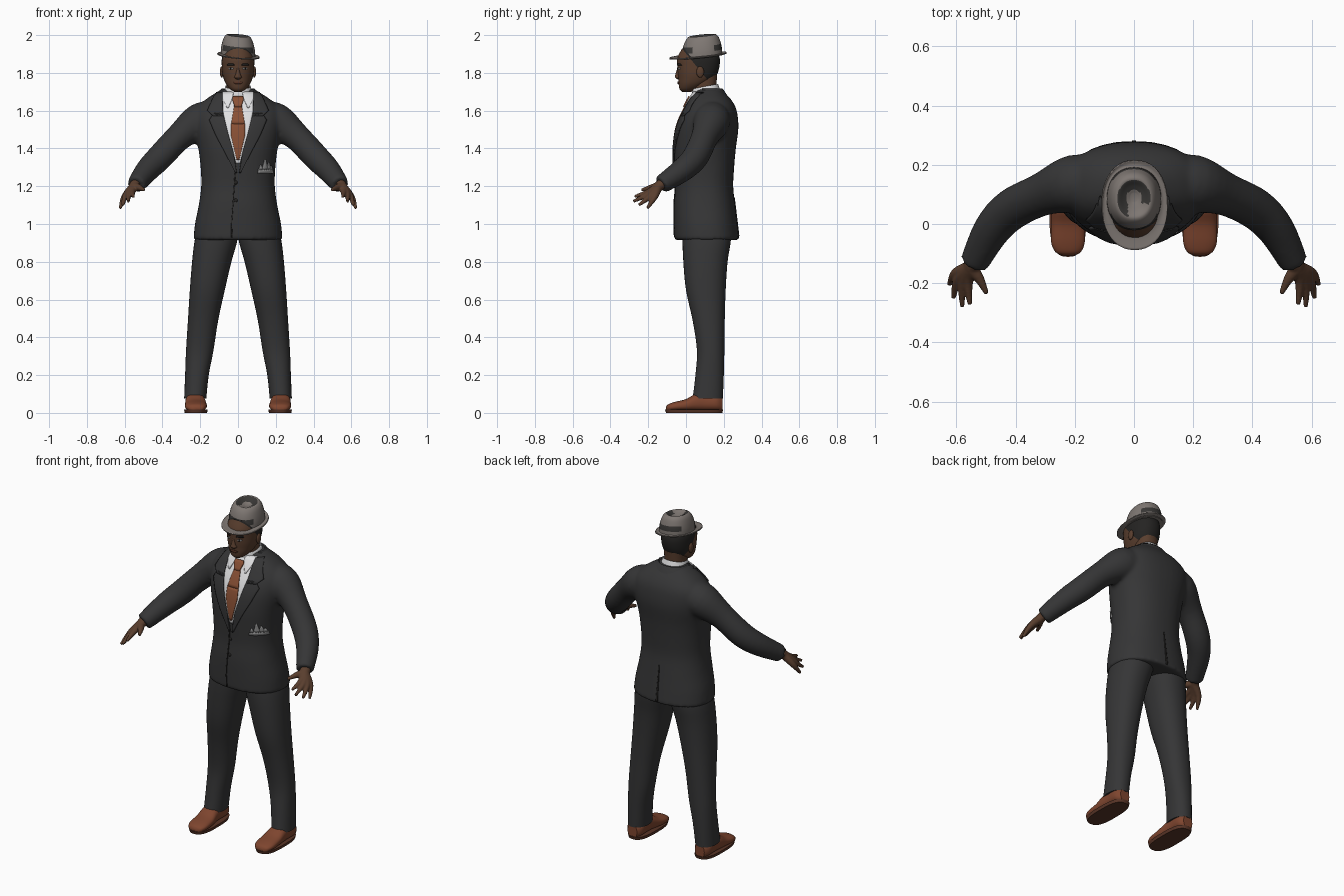
import bpy, bmesh, math
from mathutils import Vector
from mathutils.bvhtree import BVHTree

if "Cube" in bpy.data.objects:
    bpy.data.objects.remove(bpy.data.objects["Cube"])


def material(name, r, g, b):
    m = bpy.data.materials.new(name)
    m.use_nodes = True
    m.diffuse_color = (r, g, b, 1)
    node = m.node_tree.nodes["Principled BSDF"]
    node.inputs["Base Color"].default_value = (r, g, b, 1)
    node.inputs["Roughness"].default_value = 0.8
    return m


SUIT = material("charcoal suit", .036, .036, .037)
SKIN = material("brown skin", .10, .048, .027)
DARK = material("near black", .018, .017, .016)
HAT = material("grey felt", .21, .185, .17)
PATCH = material("dark felt", .04, .038, .036)
SHIRT = material("white cloth", .75, .75, .76)
TIE = material("rust silk", .25, .08, .035)
SHOE = material("tan leather", .21, .06, .028)
SOLE = material("brown sole", .10, .035, .02)
SQUARE = material("grey cloth", .30, .30, .30)


def finish(bm, name, *mats):
    bmesh.ops.recalc_face_normals(bm, faces=bm.faces)
    me = bpy.data.meshes.new(name)
    bm.to_mesh(me)
    bm.free()
    for m in mats:
        me.materials.append(m)
    ob = bpy.data.objects.new(name, me)
    bpy.context.collection.objects.link(ob)
    return ob


def smooth_rows(rows, k=4):
    """Catmull-Rom interpolation of rows of numbers."""
    out = []
    for i in range(len(rows) - 1):
        a, b, c, d = rows[max(i - 1, 0)], rows[i], rows[i + 1], rows[min(i + 2, len(rows) - 1)]
        for j in range(k):
            t = j / k
            out.append([q + .5 * t * (r - p + t * (2*p - 5*q + 4*r - s + t * (3*(q - r) + s - p)))
                        for p, q, r, s in zip(a, b, c, d)])
    return out + [list(rows[-1])]


def skin_rings(bm, rings, cap=True):
    loops = [[bm.verts.new(p) for p in ring] for ring in rings]
    n = len(loops[0])
    for a, b in zip(loops, loops[1:]):
        for i in range(n):
            bm.faces.new((a[i], a[(i + 1) % n], b[(i + 1) % n], b[i]))
    if cap:
        bm.faces.new(loops[0])
        bm.faces.new(loops[-1])


def loft(bm, rows, side=1, power=2.2, along="z", segs=40, cap=True, k=4):
    """Rows are (level, x0, x1, low, high) with a superelliptic section."""
    rings = []
    for lev, x0, x1, w0, w1 in smooth_rows(rows, k):
        ring = []
        for i in range(segs):
            t = math.tau * i / segs
            c, s = [math.copysign(abs(f) ** (2 / power), f) for f in (math.cos(t), math.sin(t))]
            x = side * ((x0 + x1) / 2 + c * (x1 - x0) / 2)
            w = (w0 + w1) / 2 + s * (w1 - w0) / 2
            ring.append((x, w, lev) if along == "z" else (x, lev, w))
        rings.append(ring)
    skin_rings(bm, rings, cap)


def tube(bm, rows, side=1, segs=20, k=4):
    """Rows are (x, y, z, radius)."""
    pts = smooth_rows(rows, k)
    rings = []
    for i, p in enumerate(pts):
        d = Vector(pts[min(i + 1, len(pts) - 1)][:3]) - Vector(pts[max(i - 1, 0)][:3])
        u = d.cross(Vector((0, 0, 1))).normalized()
        v = u.cross(d).normalized()
        ring = []
        for j in range(segs):
            t = math.tau * j / segs
            q = Vector(p[:3]) + p[3] * (u * math.cos(t) + v * math.sin(t))
            ring.append((side * q.x, q.y, q.z))
        rings.append(ring)
    skin_rings(bm, rings)


def fuse(ob, voxel, rounds):
    m = ob.modifiers.new("fuse", 'REMESH')
    m.mode, m.voxel_size, m.use_smooth_shade = 'VOXEL', voxel, True
    m = ob.modifiers.new("soften", 'SMOOTH')
    m.factor, m.iterations = .5, rounds


def surface(ob):
    dg = bpy.context.evaluated_depsgraph_get()
    dg.update()
    return BVHTree.FromObject(ob, dg)


def plate(name, tree, rows, mat, lift=.004, side=1, back=False, cols=8, thick=.005):
    """Rows are (z, x0, x1); the patch is laid on a surface."""
    bm = bmesh.new()
    d = Vector((0, -1 if back else 1, 0))
    grid = []
    for a, b in zip(rows, rows[1:]):
        steps = max(1, round(abs(a[0] - b[0]) / .015))
        grid += [[p + (q - p) * j / steps for p, q in zip(a, b)] for j in range(steps)]
    grid.append(rows[-1])
    lines = []
    for z, x0, x1 in grid:
        line = []
        for i in range(cols + 1):
            o = Vector((side * (x0 + (x1 - x0) * i / cols), 0, z))
            hit = tree.ray_cast(o - d, d)[0] or tree.find_nearest(o)[0]
            line.append(bm.verts.new(hit - d * lift))
        lines.append(line)
    for a, b in zip(lines, lines[1:]):
        for i in range(cols):
            bm.faces.new((a[i], a[i + 1], b[i + 1], b[i]))
    ob = finish(bm, name, mat)
    m = ob.modifiers.new("thickness", 'SOLIDIFY')
    m.thickness, m.offset = thick, 0
    return ob


def ball(name, at, size, mat):
    bm = bmesh.new()
    bmesh.ops.create_uvsphere(bm, u_segments=20, v_segments=12, radius=1)
    for v in bm.verts:
        v.co = Vector(a + b * c for a, b, c in zip(at, v.co, size))
    return finish(bm, name, mat)


# Jacket: body and sleeves fused into one skin
bm = bmesh.new()
loft(bm, [(z, -h, h, f, b) for z, h, f, b in (
    (.915, .236, -.062, .282), (1.0, .228, -.064, .272), (1.1, .208, -.064, .26),
    (1.2, .195, -.057, .25), (1.3, .198, -.06, .255), (1.4, .21, -.062, .264),
    (1.5, .23, -.05, .277), (1.57, .235, -.026, .274), (1.62, .215, 0, .262),
    (1.66, .17, .02, .238), (1.69, .125, .04, .21), (1.715, .085, .055, .188))], power=2.3)
for s in (1, -1):
    tube(bm, [(.12, .14, 1.57, .085), (.205, .135, 1.54, .098), (.31, .1, 1.462, .073),
              (.412, .05, 1.355, .07), (.48, -.02, 1.285, .063), (.54, -.132, 1.208, .049)], s)
jacket = finish(bm, "jacket", SUIT)
fuse(jacket, .011, 4)
chest = surface(jacket)

# Shirt front, tie and lapels
plate("shirt_front", chest, [(1.7, -.085, .085), (1.6, -.083, .083), (1.47, -.052, .052),
                             (1.32, -.008, .008)], SHIRT, .002, cols=14)
plate("tie", chest, [(1.53, -.036, .036), (1.47, -.037, .037), (1.34, -.007, .007)], TIE, .007)
plate("tie_upper", chest, [(1.625, -.02, .02), (1.53, -.036, .036)], TIE, .007)
plate("tie_knot", chest, [(1.675, -.026, .026), (1.66, -.03, .03), (1.62, -.017, .017)], TIE, .012, thick=.009)
for s, n in ((1, "left"), (-1, "right")):
    plate(n + "_collar_flap", chest, [(1.7, .022, .085), (1.665, .03, .082), (1.615, .05, .058)],
          SHIRT, .008, s)
    plate(n + "_lapel_upper", chest, [(1.695, .082, .118), (1.6, .08, .162), (1.57, .075, .13)],
          SUIT, .007, s, thick=.008)
    plate(n + "_lapel", chest, [(1.585, .078, .128), (1.55, .07, .152), (1.47, .05, .118),
                                (1.38, .024, .07), (1.27, .006, .014)], SUIT, .007, s, thick=.008)

# Seams, buttons and pocket square
plate("front_seam", chest, [(1.27, -.018, -.012), (1.0, -.036, -.032), (.93, -.036, -.028)], DARK, .001, cols=1)
plate("back_vent", chest, [(1.14, -.002, .002), (.925, -.006, .006)], DARK, .001, back=True, cols=1)
for z in (1.22, 1.125):
    ball("button", (-.012, chest.ray_cast(Vector((-.012, -1, z)), Vector((0, 1, 0)))[0].y, z),
         (.01, .005, .01), DARK)
plate("pocket_square", chest, [(1.268, .105, .187), (1.29, .108, .184)], SQUARE)
for x, top, w in ((.12, 1.312, .012), (.143, 1.342, .016), (.163, 1.325, .013), (.176, 1.308, .009)):
    plate("pocket_square_peak", chest, [(1.285, x - w, x + w), (top, x - .002, x + .002)], SQUARE, cols=3)

# Jacket collar behind the neck, shirt collar and neck
bm = bmesh.new()
loft(bm, [(1.675, -.12, .12, .03, .222), (1.70, -.1, .1, .04, .206), (1.718, -.086, .086, .05, .192)], cap=False)
bmesh.ops.delete(bm, geom=[f for f in bm.faces if f.calc_center_median().y < .09], context='FACES')
finish(bm, "jacket_collar", SUIT).modifiers.new("thickness", 'SOLIDIFY').thickness = .008
bm = bmesh.new()
loft(bm, [(1.67, -.082, .082, .03, .185), (1.7, -.075, .075, .03, .178), (1.728, -.067, .067, .033, .17)], cap=False)
for v in bm.verts:
    v.co.z += .2 * (v.co.y - .1)
finish(bm, "shirt_collar", SHIRT).modifiers.new("thickness", 'SOLIDIFY').thickness = .006
bm = bmesh.new()
loft(bm, [(1.64, -.062, .062, .035, .16), (1.72, -.06, .06, .035, .16), (1.79, -.062, .062, .03, .165)])
finish(bm, "neck", SKIN)

# Head, with the hair split off along a slanted plane
bm = bmesh.new()
loft(bm, [(z, -h, h, f, b) for z, h, f, b in (
    (1.7, .02, -.02, .03), (1.714, .042, -.034, .06), (1.74, .063, -.039, .11), (1.77, .076, -.041, .15),
    (1.8, .083, -.044, .168), (1.84, .086, -.046, .178), (1.88, .085, -.046, .178), (1.93, .07, -.02, .16))])
point, slant = Vector((0, .035, 1.86)), Vector((0, .11, .09)).normalized()
bmesh.ops.bisect_plane(bm, geom=bm.verts[:] + bm.edges[:] + bm.faces[:], plane_co=point, plane_no=slant)
for f in bm.faces:
    c = f.calc_center_median()
    f.material_index = int((c - point).dot(slant) > 0 and c.z > 1.755)
head = finish(bm, "head", SKIN, DARK)
face = surface(head)
bm = bmesh.new()
loft(bm, [(1.766, -.008, .008, -.044, -.02), (1.776, -.02, .02, -.058, -.02), (1.792, -.014, .014, -.056, -.02),
          (1.82, -.008, .008, -.048, -.02), (1.845, -.008, .008, -.044, -.02)], segs=20)
finish(bm, "nose", SKIN)
plate("mouth", face, [(1.755, -.012, .012), (1.749, -.026, .026), (1.742, -.014, .014)], SOLE, .002)
for s, n in ((1, "left"), (-1, "right")):
    ball(n + "_ear", (s * .086, .075, 1.805), (.01, .02, .03), SKIN)
    plate(n + "_eye", face, [(1.828, .03, .042), (1.823, .023, .05), (1.817, .03, .042)], SQUARE, .001, s)
    plate(n + "_pupil", face, [(1.828, .033, .04), (1.818, .033, .04)], DARK, .003, s, cols=2)
    plate(n + "_brow", face, [(1.849, .025, .052), (1.84, .018, .058)], DARK, .002, s)


# Hat: creased crown and tilted brim
def tilt(bm):
    for v in bm.verts:
        v.co.z += .1 * (v.co.y - .06) - .09 * v.co.x


bm = bmesh.new()
loft(bm, [(1.885, -.092, .092, -.022, .192), (1.92, -.09, .09, -.02, .19), (1.955, -.083, .083, -.012, .182),
          (1.983, -.072, .072, .002, .17), (1.996, -.056, .056, .02, .152), (1.985, -.034, .034, .045, .13),
          (1.975, -.012, .012, .075, .105)], k=6)
for f in bm.faces:
    c = f.calc_center_median()
    r = math.hypot(c.x / .09, (c.y - .085) / .105)
    band = 1.916 < c.z < 1.943 and abs(c.x) < .07 + .012 * math.sin(90 * c.y)
    crease = c.z > 1.97 and .3 < r < .62 and (c.y > .07 or c.x < -.02)
    f.material_index = int(band or crease)
tilt(bm)
finish(bm, "hat_crown", HAT, PATCH)
bm = bmesh.new()
loft(bm, [(1.897, -.086, .086, -.016, .186), (1.891, -.098, .1, -.045, .2), (1.895, -.107, .113, -.088, .214)], cap=False)
tilt(bm)
finish(bm, "hat_brim", HAT).modifiers.new("thickness", 'SOLIDIFY').thickness = .006

# Hands, trousers and shoes
fingers = [((.602, -.166, 1.143), (.624, -.205, 1.083)), ((.594, -.186, 1.15), (.61, -.25, 1.1)),
           ((.578, -.196, 1.16), (.58, -.278, 1.12)), ((.56, -.196, 1.17), (.554, -.272, 1.145)),
           ((.522, -.185, 1.192), (.497, -.235, 1.18))]
for s, n in ((1, "left"), (-1, "right")):
    bm = bmesh.new()
    for base, tip in fingers:
        tube(bm, [(.537, -.115, 1.22, .026), (.55, -.145, 1.2, .026), (*base, .017), (*tip, .008)], s, 12)
    fuse(finish(bm, n + "_hand", SKIN), .005, 2)
    bm = bmesh.new()
    loft(bm, [(.075, .168, .285, .035, .195), (.2, .155, .28, .05, .2), (.33, .13, .275, .058, .203),
              (.49, .105, .265, .035, .205), (.65, .07, .255, 0, .21), (.8, .035, .243, -.014, .22),
              (.92, .002, .228, -.018, .238), (1, 0, .2, -.01, .23)], s)
    finish(bm, n + "_trouser_leg", SUIT)
    bm = bmesh.new()
    loft(bm, [(-.106, .205, .24, .012, .03), (-.095, .18, .265, .01, .045), (-.06, .166, .28, .01, .058),
              (0, .166, .28, .01, .073), (.05, .173, .279, .01, .1), (.1, .176, .276, .01, .106),
              (.16, .176, .276, .01, .1), (.192, .195, .257, .01, .085)], s, 2.4, "y")
    finish(bm, n + "_shoe", SHOE)
    bm = bmesh.new()
    loft(bm, [(0, .164, .282, -.106, .192), (.018, .16, .286, -.111, .197)], s, 2.8, k=1)
    finish(bm, n + "_shoe_sole", SOLE)

# Smooth shading with sharp creases kept
bpy.ops.object.select_all(action='DESELECT')
for ob in bpy.context.scene.objects:
    if ob.type == 'MESH':
        ob.select_set(True)
        bpy.context.view_layer.objects.active = ob
bpy.ops.object.shade_smooth_by_angle(angle=math.radians(45))
